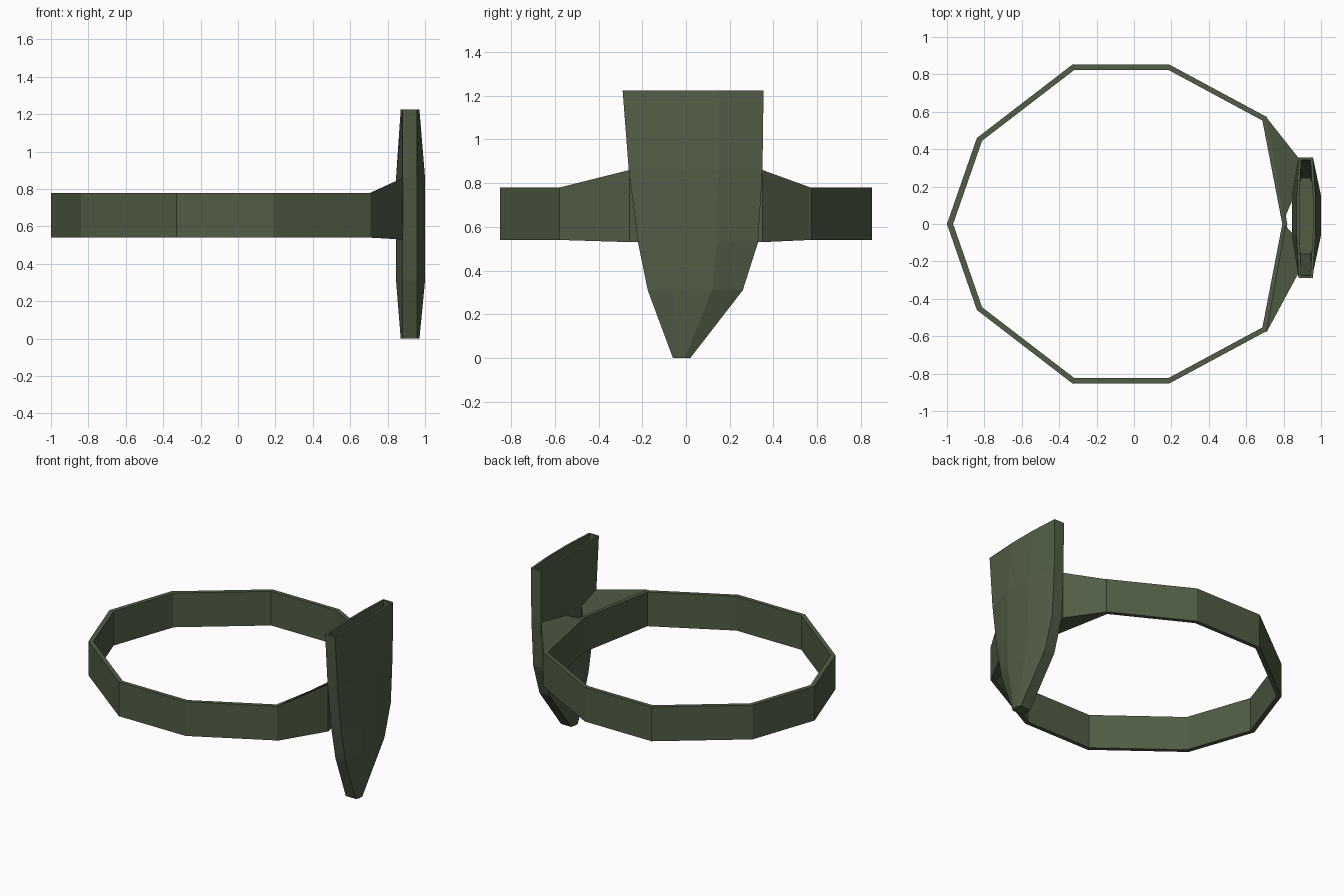
import bpy, bmesh

if "Cube" in bpy.data.objects:
    bpy.data.objects.remove(bpy.data.objects["Cube"])

mat = bpy.data.materials.new("olive_green")
mat.diffuse_color = (0.082, 0.110, 0.060, 1)
mat.use_nodes = True
mat.node_tree.nodes["Principled BSDF"].inputs["Base Color"].default_value = mat.diffuse_color


def make(name, loops, closed=False):
    """Skin a stack of equal-length vertex loops; cap the ends or join them."""
    bm = bmesh.new()
    rings = [[bm.verts.new(p) for p in loop] for loop in loops]
    pairs = list(zip(rings, rings[1:])) + ([(rings[-1], rings[0])] if closed else [])
    for a, b in pairs:
        n = len(a)
        for i in range(n):
            j = (i + 1) % n
            bm.faces.new((a[i], a[j], b[j], b[i]))
    if not closed:
        bm.faces.new(rings[0][::-1])
        bm.faces.new(rings[-1])
    bmesh.ops.recalc_face_normals(bm, faces=bm.faces)
    me = bpy.data.meshes.new(name)
    bm.to_mesh(me)
    bm.free()
    me.materials.append(mat)
    ob = bpy.data.objects.new(name, me)
    bpy.context.collection.objects.link(ob)
    return ob


# Belt: ten-sided band
half = [(-0.84, 0.46), (-0.33, 0.852), (0.19, 0.852), (0.71, 0.572)]
outline = [(-1, 0)] + half + [(0.82, 0)] + [(x, -y) for x, y in reversed(half)]


def belt_ring(s, z):
    return [(x * s, y * s, z) for x, y in outline]


Z0, Z1 = 0.54, 0.78
make("belt", [belt_ring(1, Z0), belt_ring(1, Z1),
              belt_ring(0.967, Z1), belt_ring(0.967, Z0)], closed=True)


# Sheath: eight-sided tapering sleeve, open at the top
def section(z, ya, ra, rb, yb, back, front, inset=0.0):
    k = inset
    sb, sf = 0.88 + k, 0.957 - k
    return [(sb, ya + k, z), (sf, ya + k, z), (front - k, ra, z), (front - k, rb, z),
            (sf, yb - k, z), (sb, yb - k, z), (back + k, rb, z), (back + k, ra, z)]


levels = [
    (0.0, -0.06, -0.04, -0.005, 0.02, 0.87, 0.97),
    (0.31, -0.175, -0.06, 0.12, 0.26, 0.845, 1.0),
    (0.53, -0.22, -0.06, 0.14, 0.33, 0.845, 1.0),
    (0.86, -0.262, -0.06, 0.15, 0.35, 0.845, 1.0),
    (1.225, -0.29, -0.06, 0.15, 0.355, 0.87, 0.97),
]
loops = [section(*l) for l in levels]
loops += [section(*l, inset=0.014) for l in reversed(levels[1:])]
make("sheath", loops)

# Wings: wedges tying the belt to both edges of the sheath
for name, corner, edge, ridge, mid in (
        ("wing_back", (0.708, 0.57), (0.882, 0.35), (0.848, 0.13), (0.80, 0.02)),
        ("wing_front", (0.708, -0.58), (0.882, -0.258), (0.848, -0.05), (0.81, -0.01))):
    pts = [corner, edge, ridge, mid]
    make(name, [[(*p, z) for p, z in zip(pts, (0.54, 0.53, 0.535, 0.54))],
                [(*p, z) for p, z in zip(pts, (0.78, 0.86, 0.838, 0.78))]])
